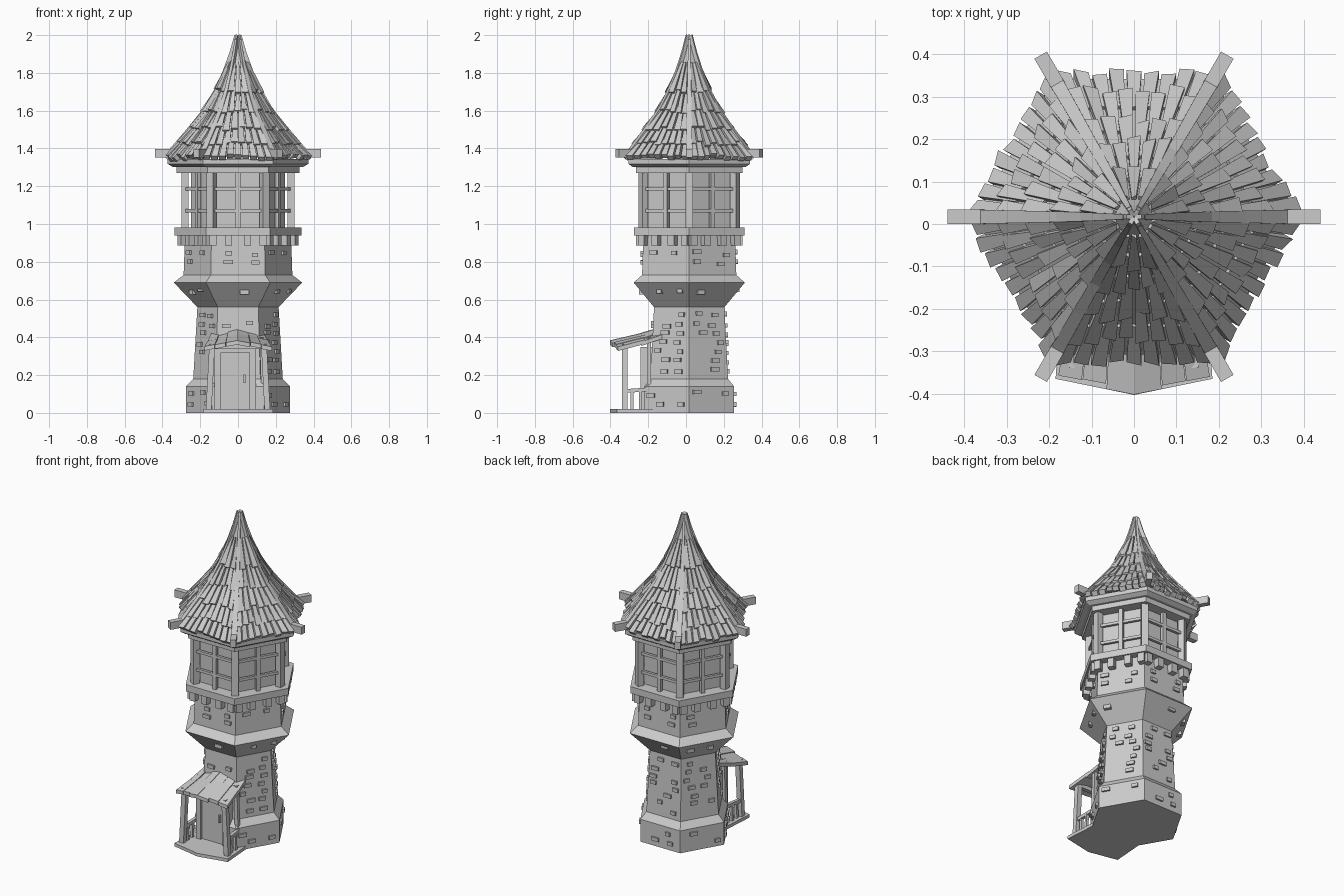
import bpy, bmesh, random
from math import radians, cos, sin
from mathutils import Matrix, Vector

random.seed(4)
if "Cube" in bpy.data.objects:
    bpy.data.objects.remove(bpy.data.objects["Cube"])

CY = 0.017            # tower axis in y
AP = cos(radians(30))  # hexagon inner radius ratio

stone = bpy.data.materials.new("plain_grey")
stone.use_nodes = True
stone.diffuse_color = (0.6, 0.6, 0.6, 1)
stone.node_tree.nodes["Principled BSDF"].inputs["Base Color"].default_value = (0.6, 0.6, 0.6, 1)


def finish(name, bm):
    bmesh.ops.recalc_face_normals(bm, faces=bm.faces)
    mesh = bpy.data.meshes.new(name)
    bm.to_mesh(mesh)
    bm.free()
    mesh.materials.append(stone)
    obj = bpy.data.objects.new(name, mesh)
    bpy.context.collection.objects.link(obj)
    return obj


def hexa(bm, bottom, top):
    """Six-sided block from two matching quads."""
    b = [bm.verts.new(p) for p in bottom]
    t = [bm.verts.new(p) for p in top]
    bm.faces.new(b[::-1])
    bm.faces.new(t)
    for i in range(4):
        j = (i + 1) % 4
        bm.faces.new((b[i], b[j], t[j], t[i]))


def block(bm, frame, centre, size):
    m = frame @ Matrix.Translation(centre) @ Matrix.Diagonal((*size, 1))
    bmesh.ops.create_cube(bm, size=1, matrix=m)


def beam(bm, a, b, width):
    a, b = Vector(a), Vector(b)
    d = b - a
    turn = d.to_track_quat('Z', 'Y').to_matrix().to_4x4()
    block(bm, Matrix.Translation((a + b) / 2) @ turn, (0, 0, 0), (width, width, d.length))


def turned(deg):
    return Matrix.Translation((0, CY, 0)) @ Matrix.Rotation(radians(deg), 4, 'Z')


SIDES = [turned(30 + 60 * i) for i in range(6)]   # local x points outward
CORNERS = [turned(60 * i) for i in range(6)]


def hex_tower(name, rings):
    bm = bmesh.new()
    loops = [[bm.verts.new(c @ Vector((r, 0, z))) for c in CORNERS] for r, z in rings]
    bm.faces.new(loops[0][::-1])
    bm.faces.new(loops[-1])
    for lo, hi in zip(loops, loops[1:]):
        for i in range(6):
            j = (i + 1) % 6
            bm.faces.new((lo[i], lo[j], hi[j], hi[i]))
    return finish(name, bm)


def lerp_profile(profile, z):
    for (r0, z0), (r1, z1) in zip(profile, profile[1:]):
        if z <= z1:
            return r0 + (r1 - r0) * (z - z0) / (z1 - z0)
    return profile[-1][0]


# Stone shaft with flared waist
SHAFT = [(0.275, 0), (0.275, 0.14), (0.237, 0.18), (0.215, 0.56),
         (0.34, 0.69), (0.288, 0.73), (0.28, 0.95)]
hex_tower("tower_shaft", SHAFT)

# Raised bricks scattered on every side
bm = bmesh.new()
for n, side in enumerate(SIDES):
    for z0, z1, rows, per in ((0.02, 0.13, 2, 2), (0.2, 0.54, 7, 2), (0.64, 0.645, 1, 2), (0.77, 0.87, 2, 2)):
        for k in range(rows):
            z = z0 + (z1 - z0) * (k + 0.5) / rows
            r = lerp_profile(SHAFT, z)
            for p in range(per):
                y = r * 0.46 * (p - 0.5) + random.uniform(-0.25, 0.25) * r * 0.5
                if n == 4 and z < 0.45 or random.random() < 0.2:
                    continue
                block(bm, side, (r * AP, y, z + random.uniform(-0.01, 0.01)),
                      (0.022, random.uniform(0.03, 0.05), 0.022))
finish("raised_bricks", bm)

# Parapet ring with hanging corbels
hex_tower("parapet_ring", [(0.337, 0.94), (0.337, 0.982)])
bm = bmesh.new()
for side in SIDES:
    for y in (-0.132, -0.05, 0.05, 0.132):
        block(bm, side, (0.255, y, 0.915), (0.056, 0.038, 0.06))
finish("parapet_corbels", bm)

# Lookout room with timber lattice
hex_tower("lookout_room", [(0.25, 0.97), (0.25, 1.28)])
bm = bmesh.new()
for side, corner in zip(SIDES, CORNERS):
    block(bm, corner, (0.28, 0, 1.125), (0.036, 0.04, 0.31))
    block(bm, side, (0.243, 0, 1.125), (0.022, 0.024, 0.31))
    for z in (1.07, 1.185):
        block(bm, side, (0.243, 0, z), (0.016, 0.28, 0.017))
finish("lookout_lattice", bm)
hex_tower("lower_cornice", [(0.325, 1.27), (0.325, 1.302)])
hex_tower("upper_cornice", [(0.345, 1.302), (0.372, 1.318), (0.372, 1.345)])

# Curved spire
ROOF = [(0.375, 1.355), (0.335, 1.4), (0.25, 1.5), (0.17, 1.6), (0.112, 1.7),
        (0.066, 1.8), (0.03, 1.9), (0.004, 1.99)]
hex_tower("spire_core", ROOF)

# Overlapping tapered roof tiles
bm = bmesh.new()
rows = [(1.355, 1.45, 9), (1.42, 1.53, 8), (1.5, 1.62, 6), (1.59, 1.73, 5), (1.7, 1.85, 3)]
for side in SIDES:
    for z0, z1, count in rows:
        for k in range(count):
            low = z0 + random.uniform(-0.012, 0.012)
            lift = random.uniform(0.016, 0.028)
            quads = []
            for z, out, gap in ((low, lift, 0.08), (z1, 0.006, 0.14)):
                r = lerp_profile(ROOF, max(z, 1.355))
                ya, yb = [r * ((k + f) / count - 0.5) for f in (gap, 1 - gap)]
                tilt = random.uniform(-0.005, 0.005)
                x = r * AP + out
                quads.append([side @ Vector(p) for p in (
                    (x - 0.02, ya, z - 0.012), (x - 0.02, yb, z - 0.012),
                    (x + tilt, yb, z + 0.008), (x - tilt, ya, z + 0.008))])
            hexa(bm, *quads)
finish("roof_tiles", bm)

# Hip beams with blunt end blocks
bm = bmesh.new()
for corner in CORNERS:
    def ring(r, z, w):
        return [corner @ Vector(p) for p in ((r - 0.03, -w, z - 0.012), (r - 0.03, w, z - 0.012),
                                             (r + 0.014, w, z + 0.012), (r + 0.014, -w, z + 0.012))]
    for (r0, z0), (r1, z1) in zip(ROOF, ROOF[1:]):
        w0, w1 = [0.005 + 0.012 * (2 - z) / 0.64 for z in (z0, z1)]
        hexa(bm, ring(r0, z0, w0), ring(r1, z1, w1))
    block(bm, corner, (0.395, 0, 1.374), (0.09, 0.034, 0.046))
finish("hip_beams", bm)
bm = bmesh.new()
bmesh.ops.create_cone(bm, segments=6, radius1=0.02, radius2=0, depth=0.08,
                      matrix=Matrix.Translation((0, CY, 1.96)))
finish("spire_tip", bm)

# Porch floor with pointed front
bm = bmesh.new()
for s in (-1, 1):
    plan = [(0, -0.15), (s * 0.17, -0.15), (s * 0.185, -0.365), (0, -0.403)]
    hexa(bm, [(x, y, 0) for x, y in plan], [(x, y, 0.02) for x, y in plan])
finish("porch_floor", bm)

# Porch posts, rails and balusters
bm = bmesh.new()
for s in (-1, 1):
    beam(bm, (s * 0.155, -0.325, 0.02), (s * 0.137, -0.325, 0.365), 0.03)
    beam(bm, (s * 0.137, -0.195, 0.02), (s * 0.125, -0.195, 0.4), 0.022)
    beam(bm, (s * 0.15, -0.33, 0.115), (s * 0.142, -0.19, 0.125), 0.02)
    for y in (-0.285, -0.24):
        beam(bm, (s * 0.15, y, 0.02), (s * 0.147, y, 0.12), 0.016)
beam(bm, (-0.15, -0.325, 0.35), (0.15, -0.325, 0.35), 0.024)
finish("porch_timbers", bm)

# Porch roof of staggered planks on two pitches
bm = bmesh.new()


def porch_point(s, u, v, up):
    """u runs ridge to eave, v runs wall to front."""
    half = 0.135 + 0.045 * v
    return (s * half * u, -0.09 - 0.312 * v + 0.035 * u * v, 0.465 - 0.095 * v - 0.035 * u + up)


for s in (-1, 1):
    for v0, v1, lift in ((0, 0.56, 0), (0.46, 1, 0.012)):
        for u0, u1 in ((0, 0.36), (0.37, 0.68), (0.69, 1)):
            end = v1 - random.uniform(0, 0.05) * (u0 > 0)
            corners = ((u0, v0, 0), (u1, v0, 0), (u1, end, lift), (u0, end, lift))
            jig = random.uniform(-0.004, 0.004)
            hexa(bm, [porch_point(s, u, v, l + jig - 0.022) for u, v, l in corners],
                 [porch_point(s, u, v, l + jig) for u, v, l in corners])
finish("porch_roof", bm)

# Door, frame and handle
flat = Matrix.Identity(4)
bm = bmesh.new()
block(bm, flat, (-0.015, -0.2, 0.17), (0.15, 0.05, 0.3))
finish("door", bm)
bm = bmesh.new()
for x in (-0.107, 0.077):
    block(bm, flat, (x, -0.2, 0.18), (0.034, 0.08, 0.32))
block(bm, flat, (-0.015, -0.2, 0.335), (0.218, 0.08, 0.03))
finish("door_frame", bm)
bm = bmesh.new()
block(bm, flat, (0.035, -0.232, 0.18), (0.01, 0.018, 0.045))
finish("door_handle", bm)
